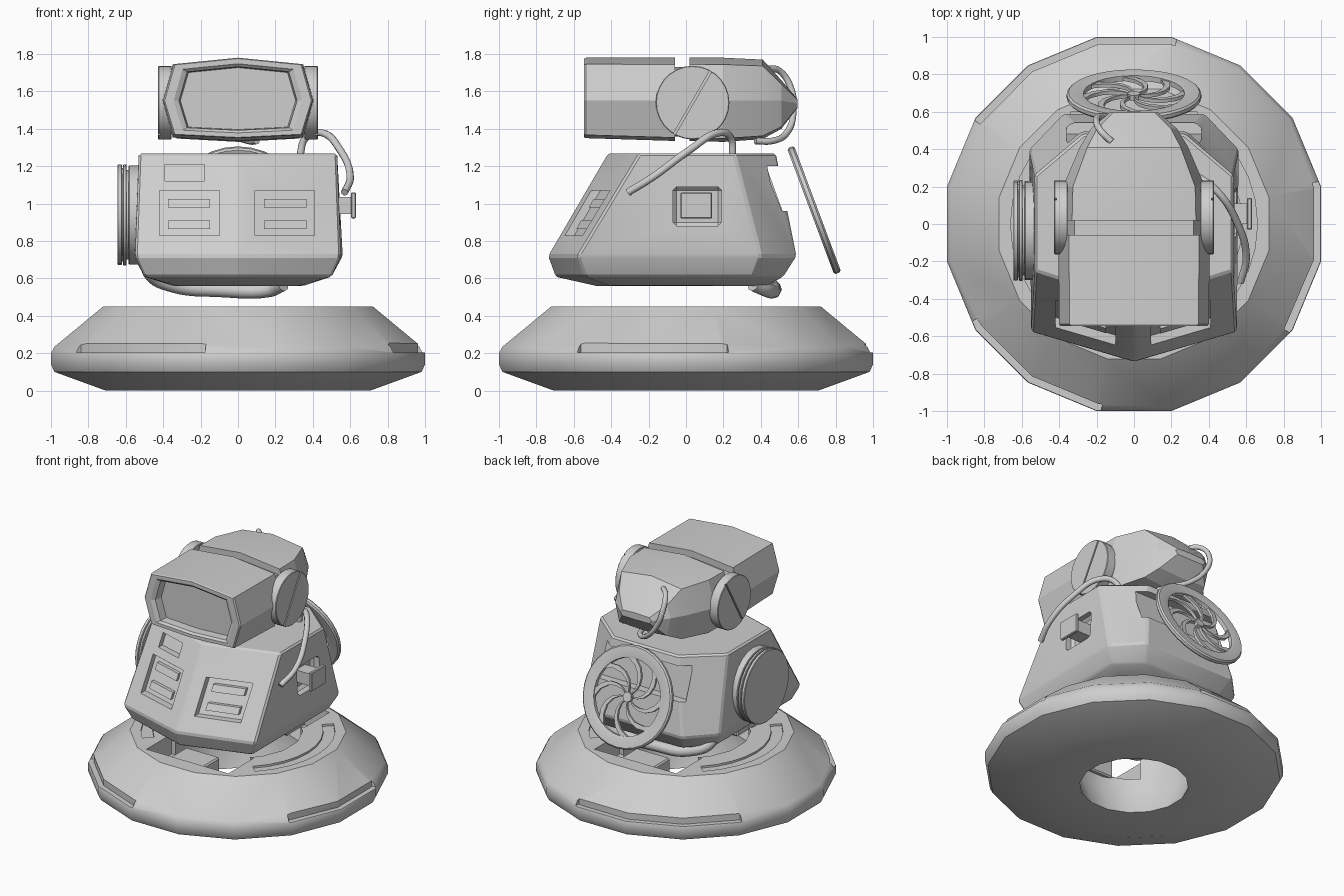
import bpy, bmesh, math
from mathutils import Matrix, Vector

if "Cube" in bpy.data.objects:
    bpy.data.objects.remove(bpy.data.objects["Cube"])

grey = bpy.data.materials.new("light_grey")
grey.diffuse_color = (0.62, 0.62, 0.62, 1)
grey.use_nodes = True
grey.node_tree.nodes["Principled BSDF"].inputs["Base Color"].default_value = grey.diffuse_color
I = Matrix.Identity(4)


def activate(o):
    for other in bpy.context.selected_objects:
        other.select_set(False)
    o.select_set(True)
    bpy.context.view_layer.objects.active = o


def finish(o, angle=30):
    activate(o)
    bpy.ops.object.shade_smooth_by_angle(angle=math.radians(angle))
    return o


def loft(name, rings, mat=I, closed=False, bevel=0):
    """Skin equal-sized rings of points; cap the ends unless closed."""
    bm = bmesh.new()
    vs = [[bm.verts.new(mat @ Vector(p)) for p in r] for r in rings]
    n = len(rings[0])
    for a, b in zip(vs, vs[1:] + ([vs[0]] if closed else [])):
        for i in range(n):
            bm.faces.new((a[i], a[(i + 1) % n], b[(i + 1) % n], b[i]))
    if not closed:
        bm.faces.new(vs[0])
        bm.faces.new(vs[-1])
    bmesh.ops.recalc_face_normals(bm, faces=bm.faces)
    if bevel:
        bmesh.ops.bevel(bm, geom=[e for e in bm.edges if e.calc_face_angle(0) > 0.3],
                        offset=bevel, segments=1, affect='EDGES')
    me = bpy.data.meshes.new(name)
    bm.to_mesh(me)
    bm.free()
    me.materials.append(grey)
    o = bpy.data.objects.new(name, me)
    bpy.context.collection.objects.link(o)
    return o


def prism(name, pts, z0, z1, mat=I, bevel=0):
    return loft(name, [[(x, y, z) for x, y in pts] for z in (z0, z1)], mat, bevel=bevel)


def box(name, x, y, z, mat=I, bevel=0):
    return prism(name, [(x[0], y[0]), (x[1], y[0]), (x[1], y[1]), (x[0], y[1])], *z, mat, bevel)


def circle(r, n, off=0):
    return [(r * math.cos(2 * math.pi * (i + off) / n), r * math.sin(2 * math.pi * (i + off) / n))
            for i in range(n)]


def revolve(name, profile, n, off=0, mat=I):
    rings = [[(x, y, z) for x, y in circle(r, n, off)] for r, z in profile]
    return loft(name, rings, mat, closed=True)


def sector(name, r0, r1, angles, z0, z1):
    p = lambda r, a: (r * math.cos(math.radians(a)), r * math.sin(math.radians(a)))
    return prism(name, [p(r0, a) for a in angles] + [p(r1, a) for a in reversed(angles)], z0, z1)


def cut(o, cutter):
    m = o.modifiers.new("cut", 'BOOLEAN')
    m.operation, m.solver, m.object = 'DIFFERENCE', 'EXACT', cutter
    activate(o)
    bpy.ops.object.modifier_apply(modifier=m.name)
    bpy.data.objects.remove(cutter)


def tube(name, pts, r):
    cu = bpy.data.curves.new(name, 'CURVE')
    cu.dimensions, cu.bevel_depth, cu.bevel_resolution = '3D', r, 2
    cu.use_fill_caps, cu.resolution_u = True, 6
    s = cu.splines.new('BEZIER')
    s.bezier_points.add(len(pts) - 1)
    for b, p in zip(s.bezier_points, pts):
        b.co, b.handle_left_type, b.handle_right_type = p, 'AUTO', 'AUTO'
    cu.materials.append(grey)
    o = bpy.data.objects.new(name, cu)
    bpy.context.collection.objects.link(o)
    activate(o)
    bpy.ops.object.convert(target='MESH')
    finish(bpy.context.object, 50)


# Floating base ring
base = revolve("base_ring", [(.72, 0), (1.0, .1), (1.02, .14), (1.02, .2), (1.0, .235), (.735, .45),
                             (.44, .45), (.44, .2), (.37, 0)], 16, .5)
for a in ([-35, -11.25, 11.25, 13], [77, 78.75, 101.25, 123.75, 147], [211, 213.75, 236.25, 258.75, 260]):
    cut(base, sector("rim_cutter", .98, 1.2, a, .205, .35))
for c in (0, 180):
    cut(base, sector("groove_cutter", .58, .66, [c + k * 11.25 for k in range(-4, 5)], .435, .5))
for s in (-1, 1):
    cut(base, box("channel_cutter", (-.34, .34), sorted((s * .3, s * .6)), (.3, .6)))
finish(base)
for name, s in (("front_base_block", -1), ("back_base_block", 1)):
    finish(box(name, (-.15, .13), sorted((s * .4, s * .61)), (.29, .44), bevel=.01))

# Faceted body: front centre, front corner, side corner, back corner per level
def body_ring(z, fy, cx, cy, sx, sy, bx, by):
    r = [(cx, cy, z), (sx, sy, z), (bx, by, z)]
    return [(0, fy, z)] + r + [(-x, y, w) for x, y, w in reversed(r)]


body = loft("body", [body_ring(.56, -.48, .33, -.40, .35, .28, .2, .43),
                     body_ring(.61, -.70, .50, -.54, .50, .36, .33, .52),
                     body_ring(.72, -.74, .55, -.58, .56, .40, .38, .59),
                     body_ring(1.268, -.42, .53, -.25, .53, .26, .27, .48)], bevel=.012)


def front_y(x, z):
    return -.74 + .296 * abs(x) + .58 * (z - .715)


def front_plate(name, x0, x1, z0, z1, d0, d1):
    """Slab parallel to the sloped front, between depths d0 and d1."""
    c = [(x0, z0), (x1, z0), (x1, z1), (x0, z1)]
    return loft(name, [[(x, front_y(x, z) + d, z) for x, z in c] for d in (d0, d1)])


# Front control panels with slot bars
for x0, x1, z0, z1 in ((-.42, -.1, .83, 1.07), (.09, .41, .83, 1.07), (-.39, -.18, 1.12, 1.21)):
    cut(body, front_plate("panel_cutter", x0, x1, z0, z1, -.1, .05))
for side, x0 in (("left", -.375), ("right", .14)):
    for row, z in (("lower", .865), ("upper", .98)):
        finish(front_plate(f"{side}_{row}_slot_bar", x0, x0 + .225, z, z + .045, .025, .055))

# Right socket recess and rear recess behind the fan
cut(body, box("socket_cutter", (.48, .7), (-.07, .19), (.88, 1.09), bevel=.02))
c = [(-.36, .96), (.36, .96), (.36, 1.2), (-.36, 1.2)]
cut(body, loft("rear_cutter", [[(x, .59 - .2 * (z - .72) + d, z) for x, z in c] for d in (-.06, .1)]))
finish(body, 20)
finish(box("socket_stem", (.47, .61), (0, .11), (.945, 1.035)))
finish(box("socket_plate", (.605, .63), (-.03, .14), (.92, 1.06), bevel=.005))

# Layered round hatch on the left
X = Matrix.Translation((0, -.035, .94)) @ Matrix.Rotation(math.pi / 2, 4, 'Y')
for i, (r, a, b) in enumerate(((.265, -.585, -.5), (.24, -.6, -.58), (.27, -.615, -.595),
                               (.25, -.625, -.61), (.268, -.645, -.62))):
    finish(prism(f"side_hatch_layer_{i + 1}", circle(r, 24), a, b, X, .004))

# Tilted fan wheel at the back
W = Matrix.Translation((0, .685, .965)) @ Matrix.Rotation(math.radians(-69.5), 4, 'X')
finish(revolve("fan_rim", [(.27, -.015), (.285, -.02), (.35, -.02), (.36, -.01), (.36, .01),
                           (.35, .02), (.285, .02), (.27, .015)], 32, 0, W))
finish(prism("fan_hub", circle(.035, 12), -.015, .015, W))
for k in range(8):
    edge = lambda w: [((.02 + .26 * t / 5) * math.cos(a), (.02 + .26 * t / 5) * math.sin(a))
                      for t in range(6) for a in [k * math.pi / 4 + .9 * (t / 5) ** 1.5 + w * (1 + .6 * t / 5) * .1]]
    finish(prism(f"fan_blade_{k + 1}", edge(-.5) + edge(.9)[::-1], -.012, .008, W))


# Head: eight-sided hull with recessed visor, top groove and tapered rear
def head_ring(y, w, zt, zb, zm=1.55, s=1.0):
    c, sag = w * .86, (zt - zb) * .08
    pts = [(0, zt), (c, zt - sag), (w, zm), (c, zb + sag * .5), (0, zb),
           (-c, zb + sag * .5), (-w, zm), (-c, zt - sag)]
    return [(x * s, y, zm + (z - zm) * s) for x, z in pts]


finish(loft("head", [head_ring(-.47, .4, 1.78, 1.35, s=.77), head_ring(-.53, .4, 1.78, 1.35, s=.79),
                     head_ring(-.545, .4, 1.78, 1.35, s=.86), head_ring(-.545, .4, 1.78, 1.35, s=.98),
                     head_ring(-.535, .4, 1.78, 1.35), head_ring(-.06, .405, 1.78, 1.335),
                     head_ring(-.06, .37, 1.73, 1.36), head_ring(.02, .37, 1.73, 1.36),
                     head_ring(.02, .385, 1.78, 1.335), head_ring(.2, .38, 1.78, 1.33),
                     head_ring(.41, .29, 1.77, 1.345), head_ring(.51, .23, 1.66, 1.40),
                     head_ring(.595, .13, 1.56, 1.51, 1.535)]), 15)

# Ear discs with a diagonal slot
for side, s in (("left", -1), ("right", 1)):
    M = Matrix.Translation((s * .385, .035, 1.54)) @ Matrix.Rotation(s * math.pi / 2, 4, 'Y')
    ear = prism(f"{side}_ear_disc", circle(.197, 28), -.03, .042, M, .004)
    T = M @ Matrix.Rotation(s * math.radians(-30), 4, 'Z')
    cut(ear, box("slot_cutter", (-.3, .3), (-.006, .006), (.03, .1), T))
    finish(ear)

# Cables and bottom pipe
tube("side_cable", [(.33, .25, 1.25), (.36, .24, 1.35), (.44, .18, 1.38), (.55, .01, 1.28),
                    (.6, -.18, 1.14), (.57, -.31, 1.06)], .02)
tube("head_cable", [(-.12, .44, 1.72), (-.18, .5, 1.71), (-.2, .56, 1.62), (-.16, .575, 1.5),
                    (-.05, .54, 1.38), (.06, .46, 1.335), (.1, .37, 1.335)], .018)
tube("bottom_pipe", [(.24, .36, .57), (.17, .43, .54), (-.1, .47, .54), (-.35, .45, .565),
                     (-.47, .38, .63), (-.46, .33, .68)], .04)
